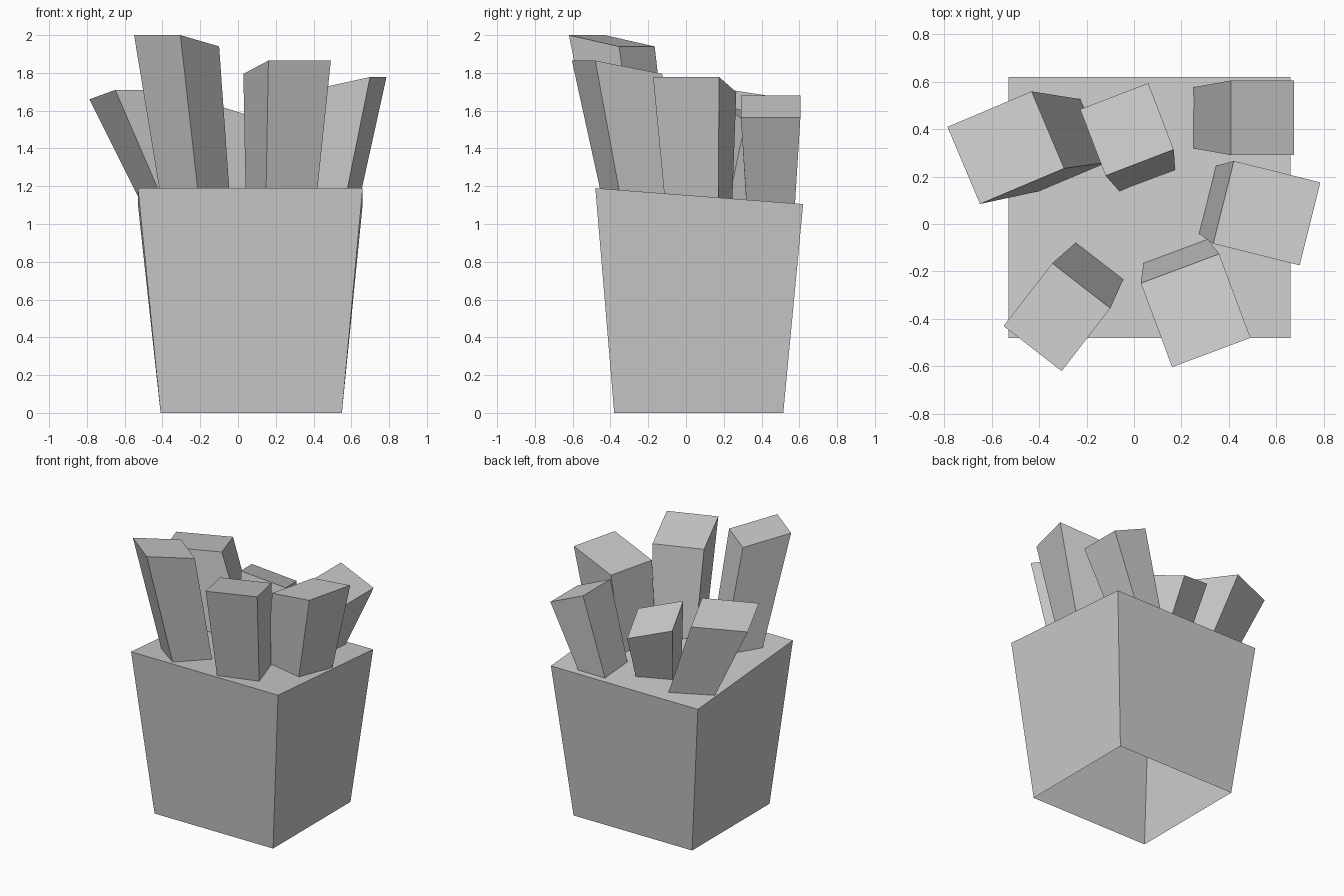
import bpy
from math import cos, sin, radians
from mathutils import Vector

cube = bpy.data.objects.get("Cube")
if cube:
    bpy.data.objects.remove(cube, do_unlink=True)

grey = bpy.data.materials.new("plain grey")
grey.use_nodes = True
colour = (0.6, 0.6, 0.6, 1)
grey.diffuse_color = colour
grey.node_tree.nodes["Principled BSDF"].inputs["Base Color"].default_value = colour


def rim_height(y):
    """Height of the carton's sloping top, lower towards the back."""
    return 1.153 - 0.077 * y


def make_prism(name, lower, upper, closed_below=True):
    """Join two four-cornered rings into a flat-sided block."""
    faces = [(4, 5, 6, 7)]
    faces += [(i, (i + 1) % 4, (i + 1) % 4 + 4, i + 4) for i in range(4)]
    if closed_below:
        faces.append((3, 2, 1, 0))
    mesh = bpy.data.meshes.new(name)
    mesh.from_pydata([tuple(p) for p in lower + upper], [], faces)
    mesh.materials.append(grey)
    mesh.update()
    obj = bpy.data.objects.new(name, mesh)
    bpy.context.collection.objects.link(obj)
    return obj


def rectangle(left, right, front, back):
    return [(left, front), (right, front), (right, back), (left, back)]


def make_stick(name, top, base, yaw, width, depth, drop, side_drop=0.0):
    """A stick tapering down into the carton, with its top end cut at a slant."""
    turn = radians(yaw)
    across = Vector((cos(turn), sin(turn), 0)) * width
    along = Vector((-sin(turn), cos(turn), 0)) * depth
    taper, sink = 0.82, 1.15
    lower, upper = [], []
    for u, v in rectangle(-0.5, 0.5, -0.5, 0.5):
        offset = across * u + along * v
        tip = Vector(top) + offset
        tip.z -= drop * v + side_drop * u
        foot = Vector((*base, 0)) + offset * taper
        foot.z = rim_height(foot.y)
        upper.append(tip)
        lower.append(tip.lerp(foot, sink))
    return make_prism(name, lower, upper)


# Carton: flared walls, sloping closed top, open underneath
floor_ring = [(x, y, 0) for x, y in rectangle(-0.41, 0.55, -0.38, 0.515)]
rim_ring = [(x, y, rim_height(y)) for x, y in rectangle(-0.53, 0.66, -0.48, 0.62)]
make_prism("carton", floor_ring, rim_ring, closed_below=False)

# Sticks fanning outwards from the carton
make_stick("front_right_stick", (-0.325, -0.393, 1.97), (-0.23, -0.265),
           yaw=-37.8, width=0.31, depth=0.335, drop=0.06)
make_stick("front_left_stick", (0.26, -0.365, 1.83), (0.23, -0.26),
           yaw=20.5, width=0.353, depth=0.378, drop=0.07)
make_stick("left_stick", (0.56, 0.046, 1.738), (0.46, 0.065),
           yaw=76, width=0.36, depth=0.376, drop=0.08)
make_stick("back_right_stick", (-0.541, 0.322, 1.685), (-0.316, 0.332),
           yaw=22.9, width=0.385, depth=0.353, drop=0.05)
make_stick("back_left_stick", (0.542, 0.448, 1.622), (0.36, 0.448),
           yaw=-90, width=0.315, depth=0.265, drop=0.115)
make_stick("back_middle_stick", (-0.03, 0.399, 1.543), (0.012, 0.298),
           yaw=21, width=0.308, depth=0.3, drop=0.085, side_drop=0.09)
